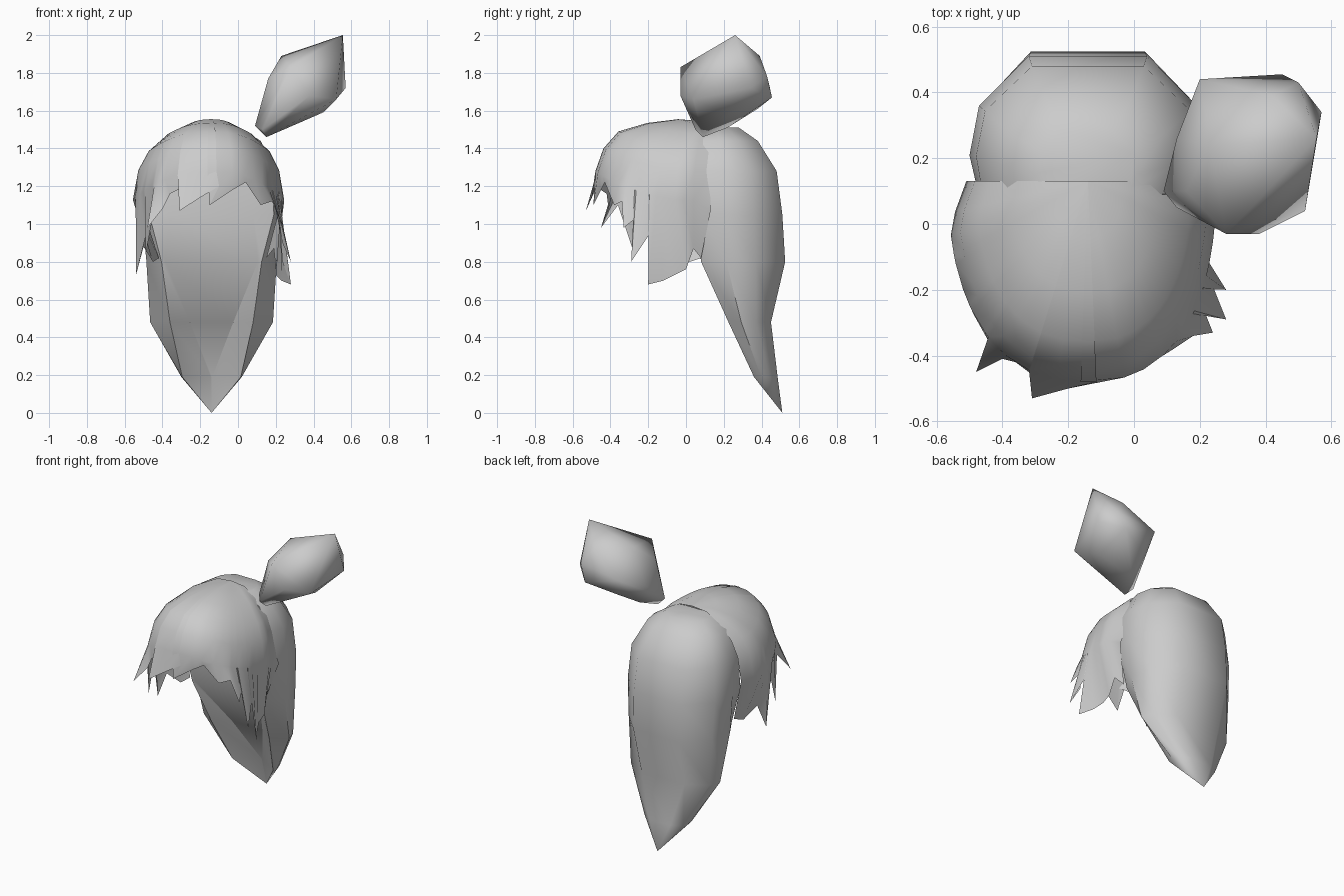
import bpy, bmesh, math

CX = -0.14  # the hair is centred left of the side bun


def finish(name, bm, angle):
    bmesh.ops.recalc_face_normals(bm, faces=bm.faces)
    me = bpy.data.meshes.new(name)
    bm.to_mesh(me)
    bm.free()
    ob = bpy.data.objects.new(name, me)
    bpy.context.collection.objects.link(ob)
    bpy.ops.object.select_all(action='DESELECT')
    ob.select_set(True)
    bpy.context.view_layer.objects.active = ob
    bpy.ops.object.shade_smooth_by_angle(angle=math.radians(angle), keep_sharp_edges=True)


# Long back hair: mirrored sections lofted down to a tip, with a sunken V in front
# z, half width, front corner half width, front y, back y, V half width, V y
levels = [
    (1.51, 0.15, 0.13, 0.10, 0.28, 0.08, 0.09),
    (1.44, 0.26, 0.24, 0.09, 0.38, 0.14, 0.09),
    (1.28, 0.34, 0.32, 0.09, 0.48, 0.20, 0.07),
    (1.05, 0.36, 0.33, 0.08, 0.51, 0.22, 0.05),
    (0.80, 0.345, 0.265, 0.08, 0.525, 0.245, 0.085),
    (0.48, 0.325, 0.22, 0.225, 0.45, 0.115, 0.30),
    (0.19, 0.16, 0.155, 0.36, 0.485, 0.004, 0.46),
]
bm = bmesh.new()
rings = []
for z, hw, cw, yf, yb, w, yc in levels:
    d = yb - yf
    half = [(w, yc), (cw, yf), (hw, yf + d * 0.3),
            (hw * 0.92, yf + d * 0.65), (hw * 0.5, yb)]
    pts = half + [(-x, y) for x, y in reversed(half)]
    rings.append([bm.verts.new((CX + x, y, z)) for x, y in pts])
n = len(rings[0])
for a, b in zip(rings, rings[1:]):
    for i in range(n):
        j = (i + 1) % n
        bm.faces.new((a[i], a[j], b[j], b[i]))
bm.faces.new(rings[0])
tip = bm.verts.new((CX, 0.51, 0))
for i in range(n):
    bm.faces.new((rings[-1][i], rings[-1][(i + 1) % n], tip))
# crisp edges around the V
for a, b in zip(rings[4:], rings[5:]):
    for i in (0, 1, n - 2, n - 1):
        bm.edges.get((a[i], b[i])).smooth = False
finish("back_hair", bm, 55)

# Fringe: smooth half dome running from the crown to a jagged hem of locks
hem = [(.22, .13, 1.07), (.15, .08, .82), (.19, .04, .87), (.20, .0, .76),
       (.20, -.06, .73), (.23, -.12, .70), (.28, -.20, .68), (.235, -.15, .80),
       (.24, -.19, .95), (.28, -.29, .80), (.235, -.24, .90), (.22, -.28, 1.02),
       (.24, -.33, .98), (.18, -.34, 1.12), (.12, -.38, 1.10), (.04, -.43, 1.22),
       (-.03, -.45, 1.18), (-.15, -.49, 1.10), (-.10, -.48, 1.20), (-.20, -.50, 1.14),
       (-.31, -.53, 1.07), (-.28, -.48, 1.20), (-.36, -.42, 1.16), (-.40, -.41, 1.08),
       (-.48, -.45, .98), (-.44, -.36, 1.10), (-.49, -.27, .83), (-.48, -.24, .98),
       (-.49, -.18, .93), (-.54, -.10, .73), (-.50, -.06, .88), (-.45, .02, .80),
       (-.42, .08, .82), (-.50, .13, 1.07)]
# factor outwards, height at the front, height at the sides
profile = [(0.28, 1.555, 1.53), (0.55, 1.535, 1.475), (0.80, 1.49, 1.38),
           (0.93, 1.40, 1.28), (1.0, 1.28, 1.12)]
px, py = CX, 0.13
bm = bmesh.new()
crown = bm.verts.new((px, py, 1.54))
strands = []
for i, (x, y, z) in enumerate(hem):
    even = math.pi * i / (len(hem) - 1)
    t = 0.25 * even + 0.75 * math.atan2((py - y) / 0.61, (x - px) / 0.39)
    c, s = math.cos(t), max(0.0, math.sin(t))
    rx = 0.39 if c > 0 else 0.425
    # the back edges tuck in against the long hair
    ox = rx * math.copysign(abs(c) ** 0.85, c) * (0.87 + 0.13 * min(1, s * 6))
    oy = -0.61 * s ** 0.85
    row = [bm.verts.new((px + ox * f, py + oy * f, zs + (zf - zs) * s * s))
           for f, zf, zs in profile]
    row.append(bm.verts.new((x, y, z)))
    strands.append(row)
for a, b in zip(strands, strands[1:]):
    bm.faces.new((crown, a[0], b[0]))
    for k in range(len(a) - 1):
        bm.faces.new((a[k], a[k + 1], b[k + 1], b[k]))
finish("fringe", bm, 60)

# Side bun: faceted convex tuft leaning outwards from the crown
bun = [(.09, .10, 1.52), (.15, .09, 1.46), (.13, .05, 1.50), (.20, .22, 1.51),
       (.555, .26, 2.0), (.28, -.03, 1.83), (.23, .24, 1.89), (.42, .39, 1.89),
       (.45, .455, 1.67), (.20, .44, 1.74), (.57, .34, 1.72), (.52, .04, 1.66),
       (.38, -.03, 1.68), (.45, .20, 1.59), (.16, .10, 1.77), (.13, .26, 1.66),
       (.26, .38, 1.61), (.50, .43, 1.78)]
bm = bmesh.new()
for p in bun:
    bm.verts.new(p)
bmesh.ops.convex_hull(bm, input=bm.verts)
loose = [v for v in bm.verts if not v.link_faces]
bmesh.ops.delete(bm, geom=loose, context='VERTS')
finish("side_bun", bm, 60)
